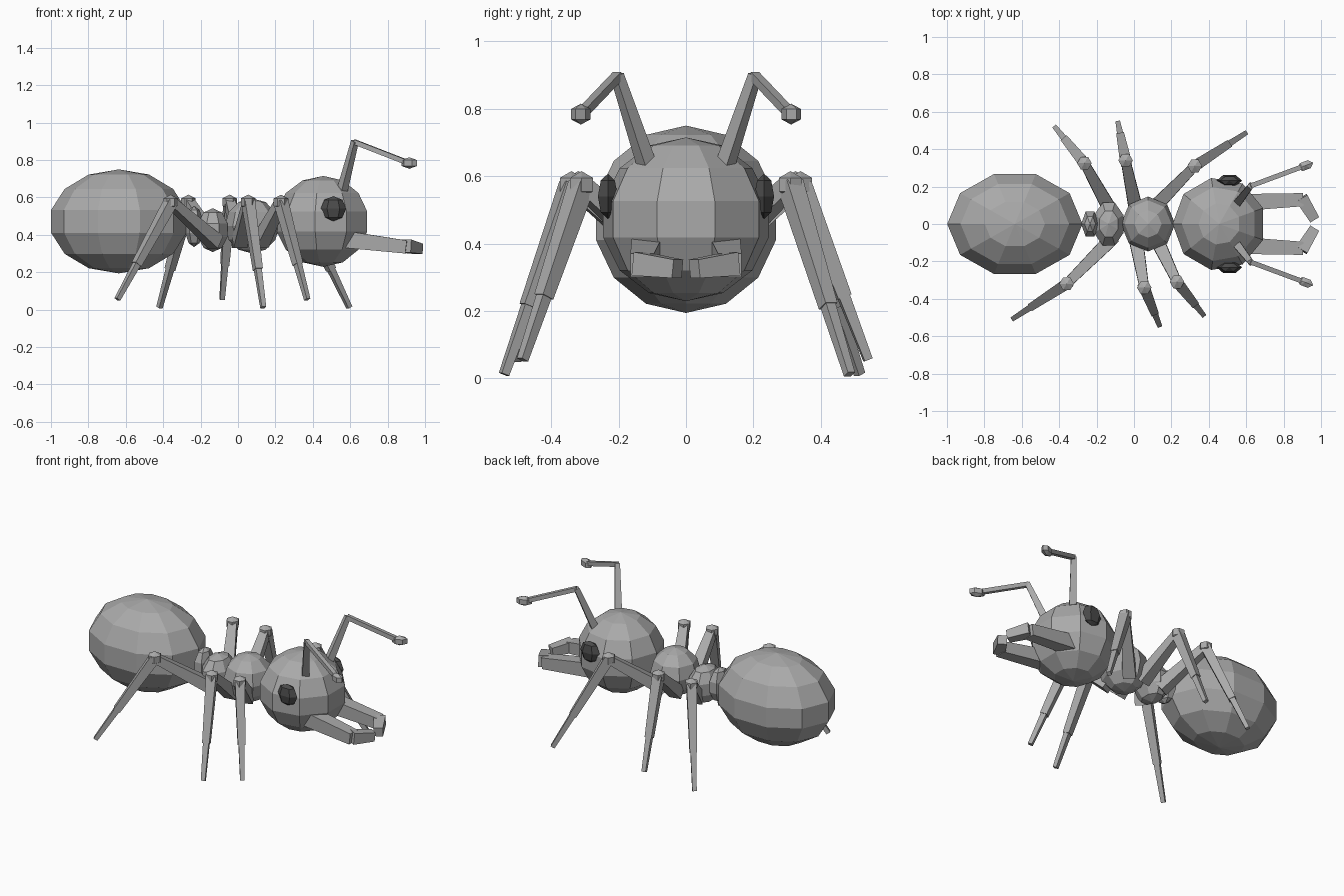
import bpy, bmesh, math
from mathutils import Vector, Matrix

if "Cube" in bpy.data.objects:
    bpy.data.objects.remove(bpy.data.objects["Cube"])


def material(name, v):
    m = bpy.data.materials.new(name)
    m.diffuse_color = (v, v, v, 1)
    m.use_nodes = True
    m.node_tree.nodes["Principled BSDF"].inputs["Base Color"].default_value = m.diffuse_color
    return m


GREY = material("body grey", 0.40)
DARK = material("eye dark grey", 0.07)


def finish(bm, name, mat):
    bmesh.ops.recalc_face_normals(bm, faces=bm.faces)
    me = bpy.data.meshes.new(name)
    bm.to_mesh(me)
    bm.free()
    me.materials.append(mat)
    ob = bpy.data.objects.new(name, me)
    bpy.context.collection.objects.link(ob)
    return ob


def ball(name, centre, radii, segs, rings, start=0.0, mat=GREY, rot=None):
    """Low-poly ellipsoid with poles on z; start is the angle of the first vertex."""
    bm = bmesh.new()
    c, r = Vector(centre), Vector(radii)
    rot = rot or Matrix.Identity(3)

    def put(x, y, z):
        return bm.verts.new(c + rot @ Vector((x * r.x, y * r.y, z * r.z)))

    top, bottom = put(0, 0, 1), put(0, 0, -1)
    loops = []
    for i in range(1, rings):
        p = math.pi * i / rings
        angles = [start + math.tau * k / segs for k in range(segs)]
        loops.append([put(math.sin(p) * math.cos(a), math.sin(p) * math.sin(a), math.cos(p))
                      for a in angles])
    for k in range(segs):
        n = (k + 1) % segs
        bm.faces.new((top, loops[0][k], loops[0][n]))
        bm.faces.new((bottom, loops[-1][n], loops[-1][k]))
        for a, b in zip(loops, loops[1:]):
            bm.faces.new((a[k], b[k], b[n], a[n]))
    return finish(bm, name, mat)


def bar(name, a, b, size_a, size_b, flat=1.0):
    """Tapered square bar from a to b; flat scales its sideways width."""
    a, b = Vector(a), Vector(b)
    d = b - a
    bm = bmesh.new()
    bmesh.ops.create_cone(bm, cap_ends=True, segments=4, radius1=size_a * 0.7071,
                          radius2=size_b * 0.7071, depth=d.length,
                          matrix=Matrix.Rotation(math.radians(45), 4, 'Z'))
    bmesh.ops.scale(bm, vec=(flat, 1, 1), verts=bm.verts)
    m = Matrix.Translation((a + b) / 2) @ d.to_track_quat('Z', 'Y').to_matrix().to_4x4()
    bmesh.ops.transform(bm, matrix=m, verts=bm.verts)
    return finish(bm, name, GREY)


# Body
ball("abdomen", (-0.637, 0, 0.472), (0.371, 0.288, 0.278), 10, 7)
ball("waist", (-0.235, 0, 0.445), (0.05, 0.08, 0.11), 6, 5)
ball("rear_thorax", (-0.135, 0, 0.425), (0.09, 0.13, 0.117), 8, 5, math.pi / 8)
ball("front_thorax", (0.075, 0, 0.448), (0.145, 0.147, 0.147), 8, 6)
ball("head", (0.456, 0, 0.472), (0.256, 0.256, 0.243), 9, 7, math.pi / 9)

# Eyes, mandibles and antennae on both sides
for side, s in (("left", 1), ("right", -1)):
    ball(side + "_eye", (0.51, 0.232 * s, 0.54), (0.068, 0.034, 0.067), 6, 4, 0, DARK)
    bar(side + "_mandible_base", (0.58, 0.115 * s, 0.375), (0.90, 0.13 * s, 0.335), 0.09, 0.07)
    bar(side + "_mandible_tip", (0.895, 0.14 * s, 0.34), (0.965, 0.025 * s, 0.325), 0.07, 0.055)
    bar(side + "_antenna_stem", (0.555, 0.115 * s, 0.63), (0.625, 0.205 * s, 0.90), 0.043, 0.03)
    bar(side + "_antenna_arm", (0.622, 0.203 * s, 0.897), (0.91, 0.31 * s, 0.785), 0.026, 0.026)
    ball(side + "_antenna_tip", (0.916, 0.312 * s, 0.784), (0.052, 0.03, 0.031), 6, 3, 0, GREY,
         Matrix.Rotation(0.36 * s, 3, 'Z'))

# Legs: name, hip x, knee (x, y), foot (x, y, z)
LEGS = [
    ("left_front", 0.10, (0.325, 0.31), (0.595, 0.485, 0.012)),
    ("left_middle", 0.01, (-0.045, 0.34), (-0.085, 0.54, 0.055)),
    ("left_rear", -0.13, (-0.265, 0.325), (-0.42, 0.515, 0.012)),
    ("right_front", 0.12, (0.23, -0.31), (0.37, -0.485, 0.055)),
    ("right_middle", 0.01, (0.055, -0.34), (0.135, -0.54, 0.012)),
    ("right_rear", -0.12, (-0.36, -0.32), (-0.645, -0.505, 0.055)),
]
for name, hip_x, (kx, ky), foot in LEGS:
    hip = Vector((hip_x, math.copysign(0.08, ky), 0.36))
    knee, foot = Vector((kx, ky, 0.575)), Vector(foot)
    ankle = knee.lerp(foot, 0.64)
    bar(name + "_thigh", hip, knee, 0.075, 0.05)
    ball(name + "_knee", knee, (0.045, 0.045, 0.04), 6, 3)
    bar(name + "_shin", knee, ankle, 0.058, 0.042)
    bar(name + "_foot", knee.lerp(foot, 0.62), foot, 0.034, 0.025)
